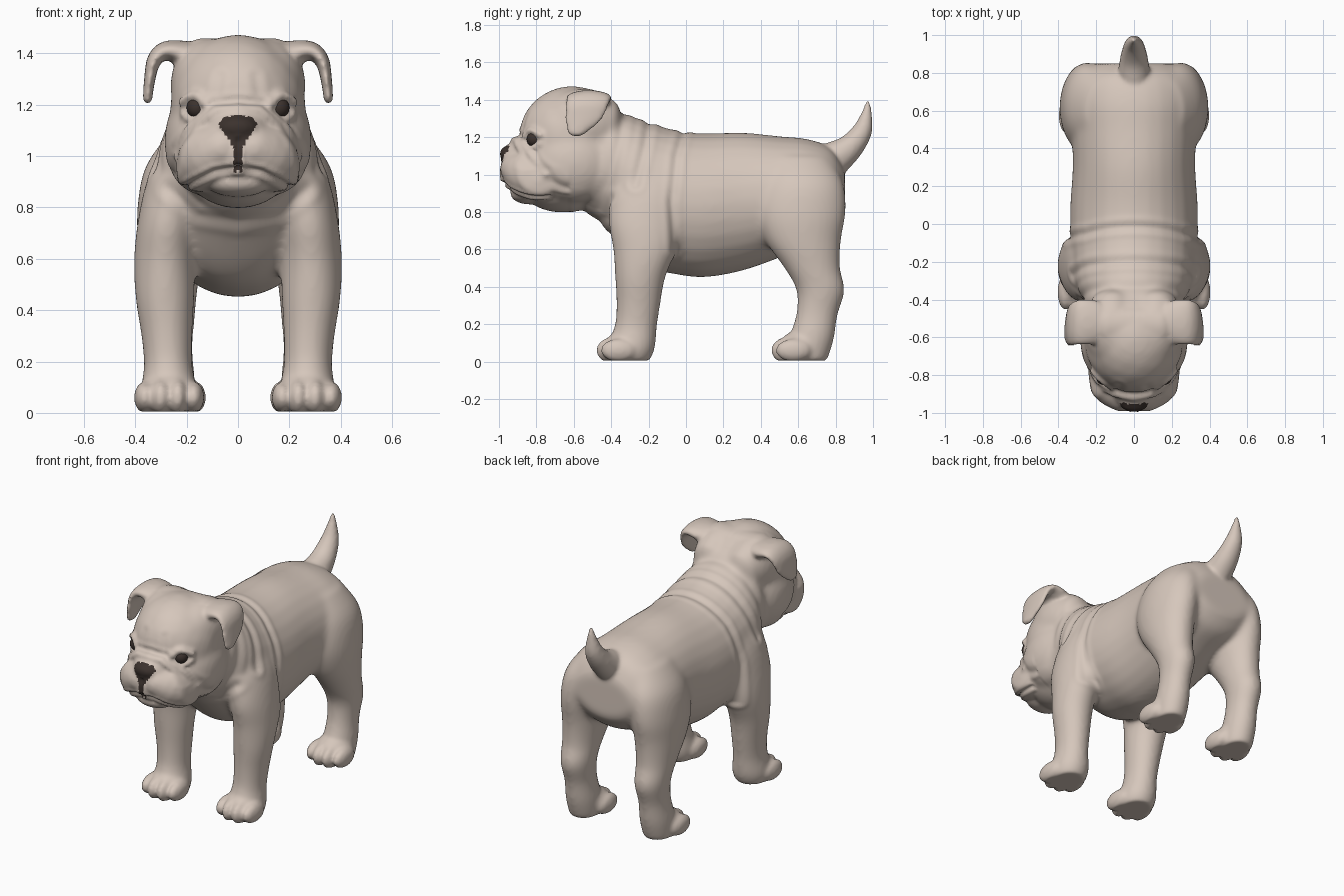
import bpy, bmesh, math
from mathutils import Vector
from mathutils.bvhtree import BVHTree

if "Cube" in bpy.data.objects:
    bpy.data.objects.remove(bpy.data.objects["Cube"])


def material(name, col):
    m = bpy.data.materials.new(name)
    m.diffuse_color = (*col, 1)
    m.use_nodes = True
    m.node_tree.nodes["Principled BSDF"].inputs["Base Color"].default_value = m.diffuse_color
    return m


COAT = material("coat_beige", (0.67, 0.57, 0.50))
DARK = material("dark_brown", (0.045, 0.032, 0.027))

# unit sphere reused by every ball
_s = bmesh.new()
bmesh.ops.create_icosphere(_s, subdivisions=3, radius=1)
_s.verts.index_update()
UNIT_V = [tuple(v.co) for v in _s.verts]
UNIT_F = [[v.index for v in f.verts] for f in _s.faces]
_s.free()


def resample(secs, n):
    """Catmull-Rom interpolation of number tuples."""
    s = [secs[0]] + list(secs) + [secs[-1]]
    out = []
    for i in range(1, len(s) - 2):
        for k in range(n):
            t = k / n
            out.append([0.5 * (2 * b + (c - a) * t + (2 * a - 5 * b + 4 * c - d) * t * t
                               + (3 * b - a - 3 * c + d) * t ** 3)
                        for a, b, c, d in zip(*s[i - 1:i + 3])])
    return out + [list(secs[-1])]


def loft(bm, secs, axis, side=1, n=28):
    """Closed skin over ellipses (x, y, z, r1, r2) stacked along y or z."""
    rings = []
    for x, y, z, r1, r2 in resample(secs, 4):
        ring = []
        for i in range(n):
            a = 2 * math.pi * i / n
            u, v = r1 * math.cos(a), r2 * math.sin(a)
            ring.append(bm.verts.new((side * (x + u), y + (v if axis == 'z' else 0),
                                      z + (v if axis == 'y' else 0))))
        rings.append(ring)
    for a, b in zip(rings, rings[1:]):
        for i in range(n):
            j = (i + 1) % n
            bm.faces.new((a[i], a[j], b[j], b[i]))
    bm.faces.new(rings[0])
    bm.faces.new(rings[-1])


def ball(bm, c, r, side=1):
    vs = [bm.verts.new((side * c[0] + r[0] * x, c[1] + r[1] * y, c[2] + r[2] * z))
          for x, y, z in UNIT_V]
    for f in UNIT_F:
        bm.faces.new([vs[i] for i in f])


def sweep(bm, secs, side=1, n=5):
    """Chain of ellipsoids (x, y, z, rx, ry, rz) that fuses into one form."""
    for s in resample(secs, n):
        ball(bm, s[:3], s[3:], side)


def fuse(bm, iterations, voxel=0.0115):
    """Melt all overlapping parts into one smooth skin."""
    bmesh.ops.recalc_face_normals(bm, faces=bm.faces)
    me = bpy.data.meshes.new("tmp")
    bm.to_mesh(me)
    bm.free()
    ob = bpy.data.objects.new("tmp", me)
    bpy.context.collection.objects.link(ob)
    r = ob.modifiers.new("remesh", 'REMESH')
    r.mode, r.voxel_size = 'VOXEL', voxel
    s = ob.modifiers.new("smooth", 'SMOOTH')
    s.factor, s.iterations = 0.5, iterations
    dg = bpy.context.evaluated_depsgraph_get()
    res = bpy.data.meshes.new_from_object(ob.evaluated_get(dg))
    bpy.data.objects.remove(ob)
    out = bmesh.new()
    out.from_mesh(res)
    return out


# ---- main masses: trunk, skull, cheeks, legs ----
bm = bmesh.new()
trunk = [(-.56, 1.39, .83, .21), (-.43, 1.38, .71, .26), (-.3, 1.315, .57, .31),
         (-.2, 1.28, .50, .33), (-.05, 1.235, .465, .338), (.1, 1.22, .45, .338),
         (.3, 1.225, .485, .325), (.5, 1.205, .555, .33), (.65, 1.19, .62, .33),
         (.78, 1.14, .68, .29), (.85, 1.03, .77, .2)]
loft(bm, [(0, y, (t + b) / 2, w, (t - b) / 2) for y, t, b, w in trunk], 'y')
ball(bm, (0, -.61, 1.2), (.265, .285, .275))
ball(bm, (0, -.66, .96), (.21, .24, .165))
front_leg = [(.2, -.2, 1.08, .07, .12), (.24, -.2, .92, .11, .19), (.272, -.22, .75, .118, .195),
             (.285, -.22, .6, .12, .17), (.285, -.245, .45, .115, .135),
             (.277, -.255, .3, .1, .118), (.272, -.27, .18, .095, .115),
             (.268, -.30, .07, .115, .135), (.268, -.31, 0, .1, .115)]
hind_leg = [(.17, .6, 1.1, .09, .16), (.225, .62, .96, .135, .22), (.252, .615, .8, .14, .24),
            (.26, .625, .65, .13, .205), (.265, .675, .5, .11, .15), (.265, .72, .38, .098, .13),
            (.265, .70, .25, .088, .112), (.265, .67, .12, .098, .122), (.265, .645, 0, .092, .11)]
for s in (1, -1):
    ball(bm, (.14, -.6, 1.06), (.148, .23, .21), s)
    ball(bm, (.115, -.55, 1.275), (.15, .22, .185), s)
    loft(bm, front_leg, 'z', s)
    loft(bm, hind_leg, 'z', s)
bm = fuse(bm, 24)

# ---- finer forms: muzzle, nose, tail, ears, toes, folds ----
ball(bm, (0, -.85, 1.09), (.13, .135, .11))
ball(bm, (0, -.86, 1.01), (.11, .135, .11))
ball(bm, (0, -.84, .9), (.13, .1, .06))
ball(bm, (0, -.945, 1.11), (.078, .052, .046))
sweep(bm, [(0, .77, 1.07, .09, .1, .1), (0, .87, 1.14, .075, .075, .07),
           (0, .94, 1.23, .055, .055, .05), (0, .965, 1.32, .03, .03, .03),
           (0, .973, 1.39, .012, .012, .012)], n=9)
sweep(bm, [(-.14, -.54, 1.40, .06, .1, .06), (.14, -.54, 1.40, .06, .1, .06)], n=9)
for s in (1, -1):
    # hanging upper lip and muzzle fold
    sweep(bm, [(.06, -.84, 1.03, .12, .155, .11), (.105, -.825, 1.0, .13, .145, .125),
               (.14, -.785, .96, .11, .14, .1)], s, 3)
    sweep(bm, [(0, -.9, 1.175, .036, .036, .036), (.1, -.88, 1.16, .035, .035, .035),
               (.18, -.82, 1.09, .035, .04, .035), (.225, -.75, 1.0, .03, .04, .035)], s)
    # folded ear flap, thick at the root
    sweep(bm, [(.15, -.52, 1.38, .06, .1, .06), (.215, -.52, 1.40, .05, .12, .05),
               (.285, -.52, 1.41, .036, .122, .036), (.328, -.53, 1.37, .028, .118, .03),
               (.345, -.55, 1.29, .022, .098, .022), (.352, -.585, 1.225, .019, .05, .022)], s, 7)
    # eyelids
    sweep(bm, [(.115, -.865, 1.195, .018, .018, .018), (.167, -.83, 1.237, .02, .02, .018),
               (.218, -.78, 1.21, .018, .018, .018)], s)
    sweep(bm, [(.12, -.855, 1.162, .014, .014, .014), (.172, -.82, 1.14, .016, .016, .014),
               (.22, -.775, 1.167, .014, .014, .014)], s)
    # instep and toes
    for cx, cy in ((.268, -.385), (.262, .55)):
        ball(bm, (cx, cy + .07, .085), (.112, .12, .085), s)
        for i, dx in enumerate((-.095, -.033, .033, .095)):
            mid = i in (1, 2)
            ball(bm, (cx + dx, cy + (0 if mid else .025), .06),
                 (.042, .096, .074 if mid else .062), s)
bm = fuse(bm, 7)

# ---- skin creases: (view, y range, depth, width, 2D line in that view) ----
creases = [
    ('front', -1.1, -.72, .010, .010, [(0, .955), (.09, .94), (.17, .90), (.21, .875)]),
    ('front', -1.1, -.85, .010, .008, [(0, 1.06), (0, .955)]),
    ('front', -1.1, -.62, .007, .012, [(0, 1.215), (.1, 1.205), (.175, 1.13), (.24, 1.03), (.25, .92)]),
    ('front', -1.1, -.75, .003, .016, [(.08, 1.24), (.07, 1.31)]),
    ('front', -.62, -.3, .006, .02, [(0, .75), (.15, .775), (.27, .87)]),
    ('side', -.6, -.2, .006, .022, [(-.33, 1.36), (-.35, 1.2), (-.40, 1.0), (-.47, .82)]),
    ('side', -.6, 0, .007, .02, [(-.19, 1.32), (-.22, 1.15), (-.27, .95)]),
    ('side', -.6, .2, .007, .018, [(0, 1.28), (-.05, 1.1), (-.075, .85), (-.06, .6)]),
]


def line_distance(p, pts):
    best = 9
    for a, b in zip(pts, pts[1:]):
        d = b - a
        t = min(1, max(0, (p - a).dot(d) / d.length_squared))
        best = min(best, (p - a - d * t).length)
    return best


bm.normal_update()
points = [(v, *v.co) for v in bm.verts]
offsets = {}
for view, y0, y1, depth, w, pts in creases:
    pts = [Vector(p) for p in pts]
    m = 4 * w
    ulo, uhi = min(p.x for p in pts) - m, max(p.x for p in pts) + m
    zlo, zhi = min(p.y for p in pts) - m, max(p.y for p in pts) + m
    for v, x, y, z in points:
        u = abs(x) if view == 'front' else y
        if y0 < y < y1 and zlo < z < zhi and ulo < u < uhi:
            d = line_distance(Vector((u, z)), pts)
            h = -math.exp(-(d / w) ** 2) + .5 * math.exp(-((d - 2.2 * w) / w) ** 2)
            offsets[v] = offsets.get(v, 0) + depth * h
for v, h in offsets.items():
    v.co += v.normal * h
for v in bm.verts:
    v.co.z = max(v.co.z, 0.006)
bm.normal_update()

# ---- dark nose leather, narrowing to the lip line ----
nose = [(.94, .013), (1.03, .016), (1.06, .03), (1.085, .052), (1.11, .07), (1.13, .074),
        (1.15, .055), (1.16, 0)]
for f in bm.faces:
    f.smooth = True
    c = f.verts[0].co
    if c.y < -.92 and f.normal.y < -.35:
        c = f.calc_center_median()
        for (z0, w0), (z1, w1) in zip(nose, nose[1:]):
            if z0 <= c.z < z1 and abs(c.x) < w0 + (w1 - w0) * (c.z - z0) / (z1 - z0):
                f.material_index = 1

tree = BVHTree.FromBMesh(bm)


def make_object(name, b, *mats):
    me = bpy.data.meshes.new(name)
    b.to_mesh(me)
    b.free()
    for m in mats:
        me.materials.append(m)
    ob = bpy.data.objects.new(name, me)
    bpy.context.collection.objects.link(ob)
    return ob


make_object("dog_body", bm, COAT, DARK)

# ---- eyes seated in the sockets ----
for s, name in ((1, "left_eye"), (-1, "right_eye")):
    hit, nor, _, _ = tree.ray_cast(Vector((s * .172, -2, 1.19)), Vector((0, 1, 0)))
    e = bmesh.new()
    ball(e, hit - nor * .018, (.042, .042, .042))
    for f in e.faces:
        f.smooth = True
    make_object(name, e, DARK)
